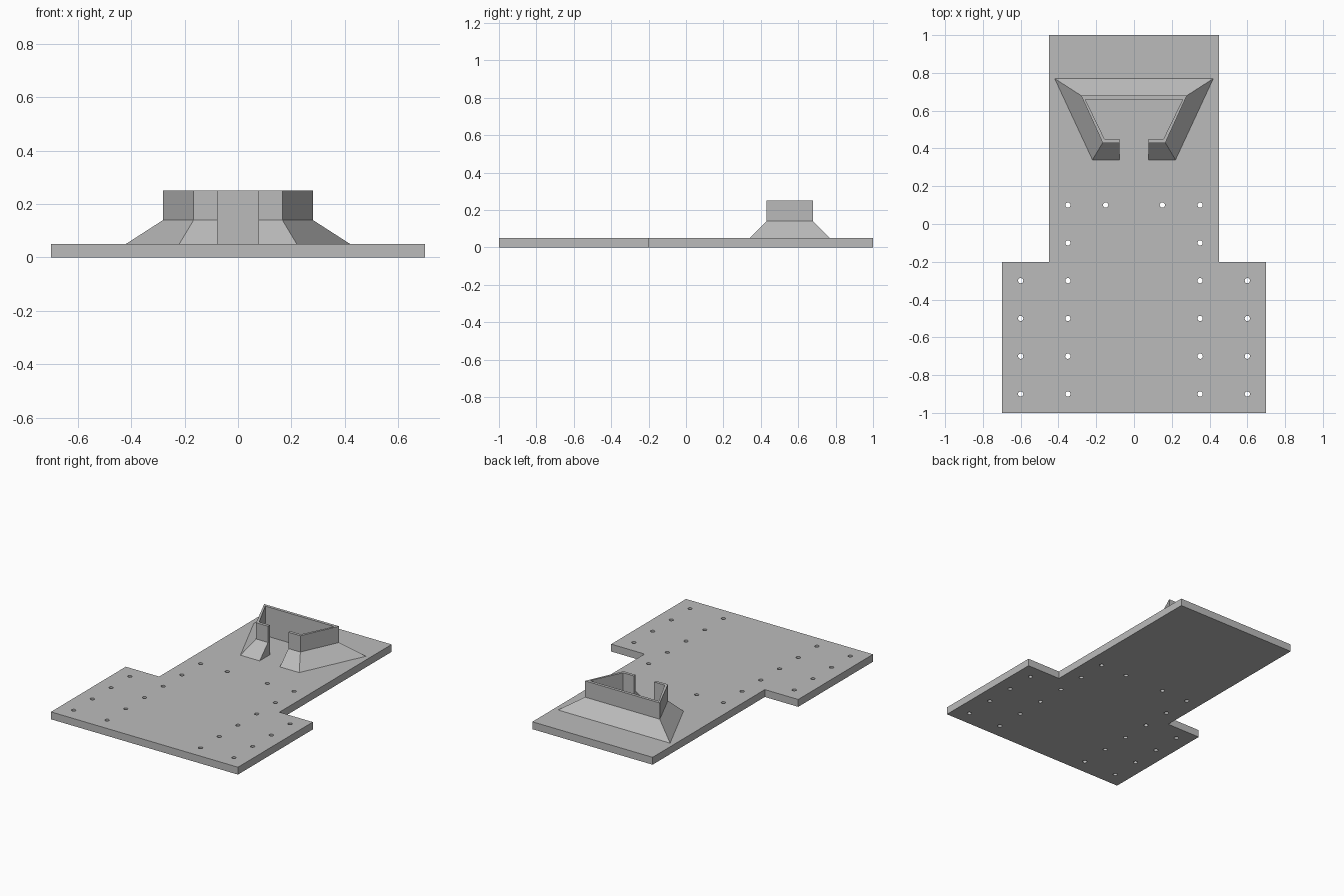
import bpy
import bmesh

cube = bpy.data.objects.get("Cube")
if cube:
    bpy.data.objects.remove(cube, do_unlink=True)

grey = bpy.data.materials.new("plain grey")
grey.use_nodes = True
colour = (0.5, 0.5, 0.5, 1)
grey.diffuse_color = colour
grey.node_tree.nodes["Principled BSDF"].inputs["Base Color"].default_value = colour

THICK, SHOULDER, TOP = 0.05, 0.14, 0.25


def add_object(name, bm):
    bmesh.ops.recalc_face_normals(bm, faces=bm.faces)
    mesh = bpy.data.meshes.new(name)
    bm.to_mesh(mesh)
    bm.free()
    mesh.materials.append(grey)
    obj = bpy.data.objects.new(name, mesh)
    bpy.context.collection.objects.link(obj)
    return obj


def mirrored(points):
    """Continue a right-hand path along its mirror image."""
    return points + [(-x, y) for x, y in reversed(points)]


# T-shaped base plate
bm = bmesh.new()
outline = mirrored([(0.7, -1), (0.7, -0.2), (0.45, -0.2), (0.45, 1)])
face = bm.faces.new([bm.verts.new((x, y, 0)) for x, y in outline])
solid = bmesh.ops.extrude_face_region(bm, geom=[face])["geom"]
bmesh.ops.translate(bm, vec=(0, 0, THICK),
                    verts=[v for v in solid if isinstance(v, bmesh.types.BMVert)])
plate = add_object("base_plate", bm)

# Drilled holes through the plate
holes = [(0.35, 0.1 - 0.2 * i) for i in range(6)]
holes += [(0.6, -0.3 - 0.2 * i) for i in range(4)]
holes.append((0.15, 0.1))
bm = bmesh.new()
for x, y in mirrored(holes):
    made = bmesh.ops.create_cone(bm, cap_ends=True, segments=20,
                                 radius1=0.014, radius2=0.014, depth=0.2)
    bmesh.ops.translate(bm, vec=(x, y, 0), verts=made["verts"])
drill = add_object("hole_cutter", bm)
drill.hide_render = True
cut = plate.modifiers.new("holes", "BOOLEAN")
cut.operation = "DIFFERENCE"
cut.solver = "EXACT"
cut.object = drill
bpy.context.view_layer.objects.active = plate
bpy.ops.object.modifier_apply(modifier=cut.name)
bpy.data.objects.remove(drill, do_unlink=True)

# Open holder wall: flared foot outside, upright inside, gap at the front
foot = mirrored([(0.076, 0.34), (0.22, 0.34), (0.42, 0.77)])
outer = mirrored([(0.076, 0.43), (0.166, 0.43), (0.28, 0.68)])
inner = mirrored([(0.076, 0.45), (0.156, 0.45), (0.258, 0.66)])
levels = [(foot, THICK), (outer, SHOULDER), (outer, TOP), (inner, TOP), (inner, THICK)]
bm = bmesh.new()
rails = [[bm.verts.new((x, y, z)) for x, y in path] for path, z in levels]
for a, b in zip(rails, rails[1:] + rails[:1]):
    for i in range(len(a) - 1):
        bm.faces.new((a[i], a[i + 1], b[i + 1], b[i]))
for end in (0, -1):
    bm.faces.new([rail[end] for rail in rails])
add_object("holder_wall", bm)
